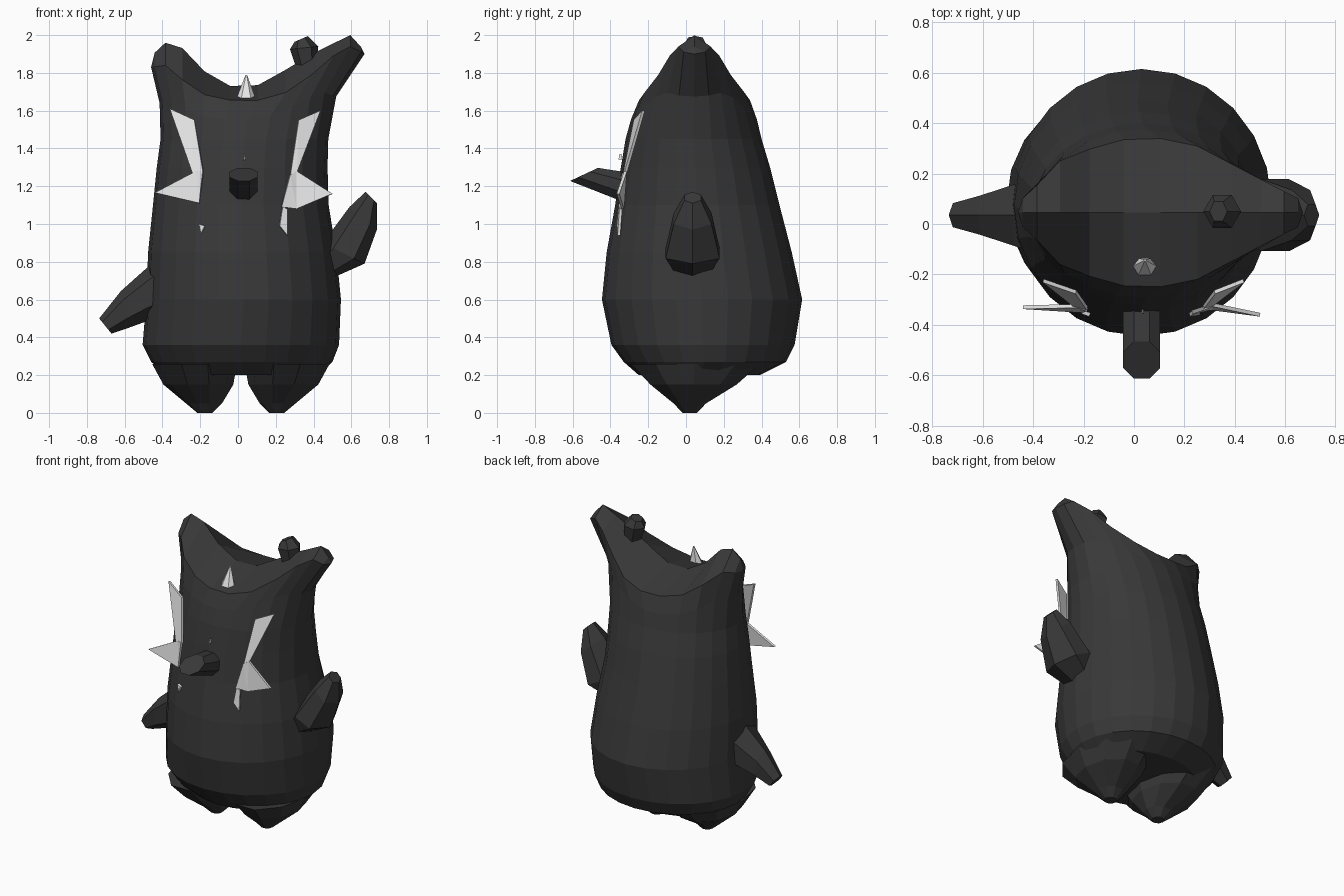
import bpy, bmesh, math
from mathutils import Vector


def material(name, v):
    m = bpy.data.materials.new(name)
    m.diffuse_color = (v, v, v, 1)
    return m


DARK = material("charcoal", 0.04)
WHITE = material("white", 0.8)


def finish(bm, name, mat):
    bmesh.ops.recalc_face_normals(bm, faces=bm.faces)
    me = bpy.data.meshes.new(name)
    bm.to_mesh(me)
    bm.free()
    me.materials.append(mat)
    ob = bpy.data.objects.new(name, me)
    bpy.context.collection.objects.link(ob)
    return ob


def bridge(bm, a, b):
    n = len(a)
    for i in range(n):
        j = (i + 1) % n
        bm.faces.new((a[i], a[j], b[j], b[i]))


def loft(name, rings, n, side, mat=DARK):
    """Each ring is an ellipse-like polygon: two opposite points and a half width."""
    bm = bmesh.new()
    loops = []
    for p, q, h in rings:
        p, q = Vector(p), Vector(q)
        c, r = (p + q) / 2, (q - p) / 2
        off = math.pi / n if n == 8 else 0
        loops.append([bm.verts.new(c + r * math.cos(t) + Vector(side) * h * math.sin(t))
                      for t in (2 * math.pi * k / n + off for k in range(n))])
    for a, b in zip(loops, loops[1:]):
        bridge(bm, a, b)
    bm.faces.new(loops[0])
    bm.faces.new(loops[-1])
    return finish(bm, name, mat)


def lerp(x, pts):
    for (x0, y0), (x1, y1) in zip(pts, pts[1:]):
        if x <= x1:
            return y0 + (y1 - y0) * max(0, (x - x0) / (x1 - x0))
    return pts[-1][1]


# Body: stacked ovals that flow into a saddle-shaped head with two horns
N = 24
RINGS = [  # z, centre x, radius x, centre y, radius y
    (0.20, 0.025, 0.40, 0.07, 0.32), (0.27, 0.02, 0.48, 0.10, 0.43),
    (0.36, 0.015, 0.52, 0.09, 0.485), (0.60, 0.03, 0.515, 0.085, 0.53),
    (0.85, 0.022, 0.498, 0.07, 0.49), (1.10, 0.015, 0.465, 0.06, 0.435),
    (1.30, 0.022, 0.452, 0.05, 0.395), (1.45, 0.034, 0.444, 0.04, 0.36)]
RIM_Z = [(-0.46, 1.83), (-0.384, 1.84), (-0.29, 1.76), (-0.18, 1.685), (-0.04, 1.655),
         (0.105, 1.655), (0.25, 1.695), (0.39, 1.79), (0.504, 1.89), (0.594, 1.94), (0.67, 1.9)]
RIM_Y = [(-0.46, 0.0), (-0.44, 0.06), (-0.384, 0.11), (-0.29, 0.21), (-0.1, 0.28), (0.05, 0.305),
         (0.25, 0.265), (0.45, 0.16), (0.594, 0.085), (0.65, 0.06), (0.67, 0.0)]
RIDGE = [(-0.46, 1.83), (-0.44, 1.91), (-0.384, 1.96), (-0.29, 1.93), (-0.18, 1.81), (-0.04, 1.73),
         (0.105, 1.735), (0.25, 1.815), (0.39, 1.90), (0.594, 2.0), (0.65, 1.94), (0.67, 1.9)]
bm = bmesh.new()
ang = [2 * math.pi * k / N for k in range(N)]
loops = [[bm.verts.new((cx + rx * math.cos(a), cy + ry * math.sin(a), z)) for a in ang]
         for z, cx, rx, cy, ry in RINGS]
rim, mid = [], []
for a, low in zip(ang, loops[-1]):
    x = 0.105 + 0.565 * math.cos(a)
    s = 0 if abs(math.sin(a)) < 1e-6 else math.copysign(1, math.sin(a))
    v = bm.verts.new((x, 0.045 + s * lerp(x, RIM_Y), lerp(x, RIM_Z)))
    rim.append(v)
    mid.append(bm.verts.new((0.0525 + 0.4675 * math.cos(a),
                             low.co.y * 0.6 + v.co.y * 0.4, (low.co.z + v.co.z) / 2)))
loops += [mid, rim]
for a, b in zip(loops, loops[1:]):
    bridge(bm, a, b)
bm.faces.new(loops[0])
ridge = [rim[0]] + [bm.verts.new((rim[k].co.x, 0.045, lerp(rim[k].co.x, RIDGE)))
                    for k in range(1, N // 2)] + [rim[N // 2]]
for k in range(N // 2):
    for i, j in ((k, k + 1), (-k % N, N - k - 1)):
        f = []
        for v in (rim[i], rim[j], ridge[k + 1], ridge[k]):
            if v not in f:
                f.append(v)
        bm.faces.new(f)
finish(bm, "body", DARK)

# Feet: two stubby tapering lobes
for name, s in (("left_foot", -1), ("right_foot", 1)):
    loft(name, [((0.015 + s * x0, y, z), (0.015 + s * x1, y, z), h) for x0, x1, y, z, h in (
        (0.02, 0.47, 0.05, 0.26, 0.36), (0.04, 0.41, 0.04, 0.15, 0.24),
        (0.10, 0.29, 0.02, 0.05, 0.09), (0.15, 0.23, 0.02, 0.0, 0.04))], 10, (0, 1, 0))

# Arms: one raised, one lowered
Y = 0.035
loft("raised_arm", [((0.40, Y, 0.79), (0.49, Y, 0.71), 0.10), ((0.45, Y, 0.90), (0.67, Y, 0.79), 0.165),
                    ((0.59, Y, 1.09), (0.735, Y, 0.97), 0.115), ((0.675, Y, 1.17), (0.735, Y, 1.11), 0.05)],
     6, (0, 1, 0))
loft("lowered_arm", [((-0.40, Y, 0.84), (-0.40, Y, 0.50), 0.17), ((-0.48, Y, 0.77), (-0.47, Y, 0.49), 0.14),
                     ((-0.62, Y, 0.645), (-0.58, Y, 0.45), 0.09), ((-0.735, Y, 0.50), (-0.67, Y, 0.42), 0.055)],
     6, (0, 1, 0))

# Snout with a slanted end, and a small nub behind the taller horn
loft("snout", [((0.03, -0.28, 1.09), (0.03, -0.28, 1.275), 0.08),
               ((0.03, -0.62, 1.225), (0.03, -0.46, 1.30), 0.08)], 8, (1, 0, 0))
loft("horn_nub", [((0.31, 0.05, 1.82), (0.42, 0.05, 1.87), 0.06), ((0.275, 0.05, 1.925), (0.425, 0.05, 1.94), 0.075),
                  ((0.30, 0.05, 1.965), (0.37, 0.05, 1.995), 0.045)], 6, (0, 1, 0))


# White face spikes: thin pointed plates on both cheeks
def plate(name, pts):
    bm = bmesh.new()
    bm.faces.new([bm.verts.new(p) for p in pts])
    bmesh.ops.triangulate(bm, faces=bm.faces)
    ob = finish(bm, name, WHITE)
    mod = ob.modifiers.new("thickness", "SOLIDIFY")
    mod.thickness = 0.015
    mod.offset = 0


plate("left_upper_spike", [(-0.36, -0.225, 1.61), (-0.23, -0.27, 1.55), (-0.185, -0.335, 1.28), (-0.24, -0.32, 1.27)])
plate("left_lower_spike", [(-0.44, -0.33, 1.165), (-0.22, -0.325, 1.28), (-0.185, -0.34, 1.28), (-0.205, -0.345, 1.11)])
plate("left_small_spike", [(-0.205, -0.35, 1.0), (-0.175, -0.36, 0.99), (-0.195, -0.355, 0.95)])
plate("right_upper_spike", [(0.435, -0.225, 1.60), (0.32, -0.27, 1.55), (0.275, -0.33, 1.25), (0.31, -0.32, 1.27)])
plate("right_lower_spike", [(0.50, -0.36, 1.16), (0.31, -0.32, 1.28), (0.275, -0.335, 1.26), (0.23, -0.35, 1.09),
                            (0.31, -0.335, 1.08)])
plate("right_small_spike", [(0.235, -0.35, 1.09), (0.22, -0.36, 0.99), (0.26, -0.355, 0.94), (0.26, -0.345, 1.08)])
plate("brow_speck", [(0.03, -0.35, 1.34), (0.04, -0.35, 1.34), (0.035, -0.345, 1.37)])

# White tooth standing on the crown
loft("crown_spike", [((-0.01, -0.17, 1.66), (0.095, -0.17, 1.66), 0.04),
                     ((0.04, -0.145, 1.79), (0.048, -0.145, 1.79), 0.004)], 6, (0, 1, 0), WHITE)
